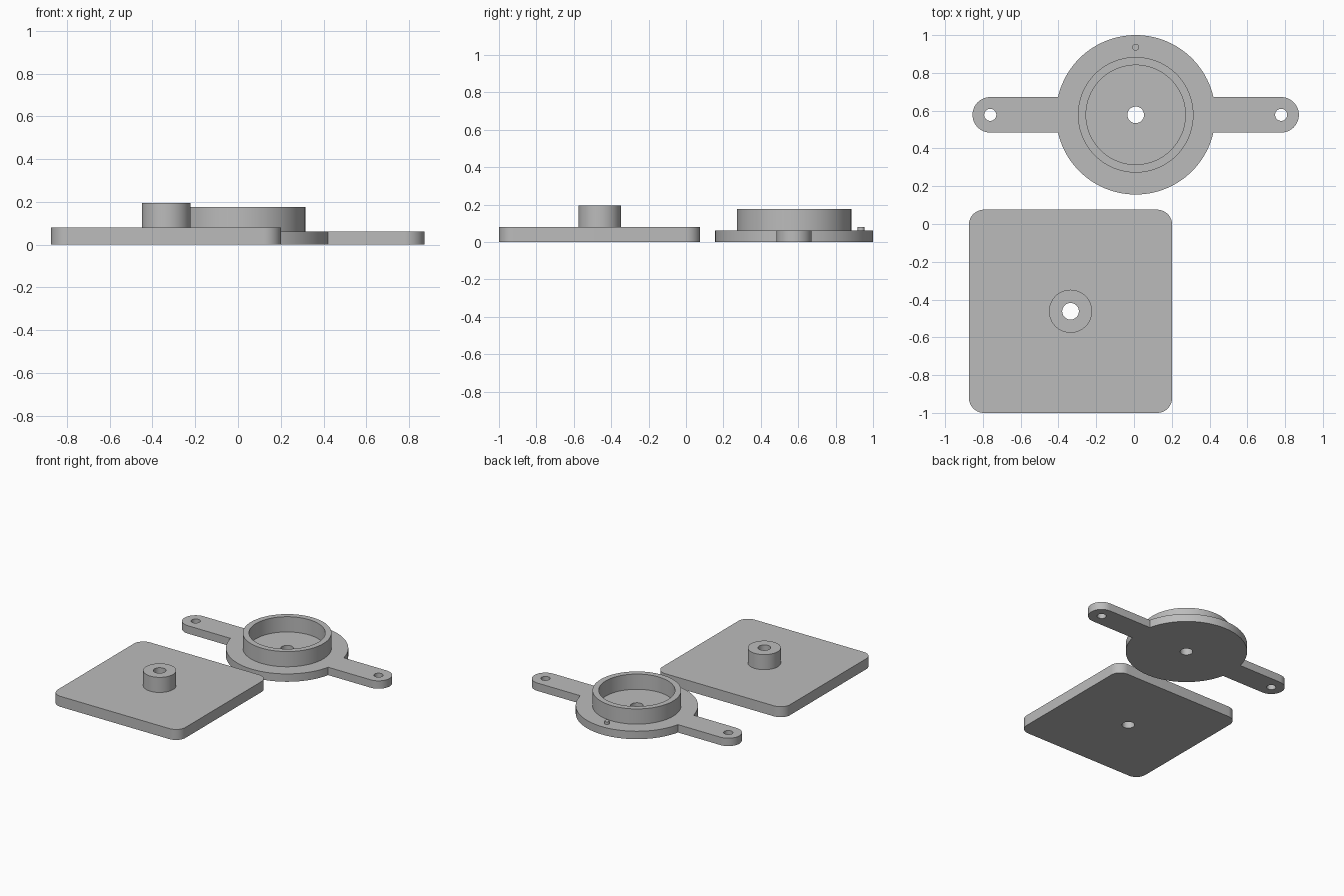
import bpy, bmesh
from math import cos, sin, pi, asin

if "Cube" in bpy.data.objects:
    bpy.data.objects.remove(bpy.data.objects["Cube"])

grey = bpy.data.materials.new("light_grey")
grey.diffuse_color = (0.5, 0.5, 0.5, 1)
grey.use_nodes = True
grey.node_tree.nodes["Principled BSDF"].inputs["Base Color"].default_value = grey.diffuse_color


def arc(cx, cy, r, a0, a1, n):
    """Points along an arc, both ends included."""
    return [(cx + r * cos(a0 + (a1 - a0) * i / n),
             cy + r * sin(a0 + (a1 - a0) * i / n)) for i in range(n + 1)]


def circle(cx, cy, r, n=64):
    return arc(cx, cy, r, 0, 2 * pi, n)[:-1]


def extrude(name, loops, z0, z1):
    """Solid from an outer outline and hole outlines, between two heights."""
    curve = bpy.data.curves.new(name + "_outline", 'CURVE')
    curve.dimensions = '2D'
    curve.fill_mode = 'BOTH'
    curve.extrude = (z1 - z0) / 2
    for pts in loops:
        s = curve.splines.new('POLY')
        s.points.add(len(pts) - 1)
        for p, (x, y) in zip(s.points, pts):
            p.co = (x, y, 0, 1)
        s.use_cyclic_u = True
    tmp = bpy.data.objects.new(name + "_outline", curve)
    bpy.context.collection.objects.link(tmp)
    dg = bpy.context.evaluated_depsgraph_get()
    mesh = bpy.data.meshes.new_from_object(tmp.evaluated_get(dg))
    bpy.data.objects.remove(tmp)
    bm = bmesh.new()
    bm.from_mesh(mesh)
    bmesh.ops.remove_doubles(bm, verts=bm.verts, dist=1e-5)
    bmesh.ops.translate(bm, verts=bm.verts, vec=(0, 0, (z0 + z1) / 2))
    bmesh.ops.recalc_face_normals(bm, faces=bm.faces)
    bm.to_mesh(mesh)
    bm.free()
    mesh.materials.clear()
    mesh.materials.append(grey)
    mesh.name = name
    ob = bpy.data.objects.new(name, mesh)
    bpy.context.collection.objects.link(ob)
    bpy.ops.object.select_all(action='DESELECT')
    ob.select_set(True)
    bpy.context.view_layer.objects.active = ob
    bpy.ops.object.shade_smooth_by_angle(angle=0.5)
    return ob


# Square base plate with rounded corners and a bored boss
px, py, half, rad = -0.336, -0.462, 0.538, 0.08
corner = half - rad
outline = []
for k, (sx, sy) in enumerate([(1, 1), (-1, 1), (-1, -1), (1, -1)]):
    outline += arc(px + sx * corner, py + sy * corner, rad,
                   k * pi / 2, (k + 1) * pi / 2, 12)
bore = circle(px, py, 0.044)
extrude("base_plate", [outline, bore], 0, 0.08)
extrude("boss", [circle(px, py, 0.114), bore], 0.08, 0.195)

# Round flange with two mounting arms
cx, cy, R, w, arm = 0.009, 0.578, 0.422, 0.094, 0.77
a = asin(w / R)
outline = (arc(cx + arm, cy, w, -pi / 2, pi / 2, 24)
           + arc(cx, cy, R, a, pi - a, 48)
           + arc(cx - arm, cy, w, pi / 2, 3 * pi / 2, 24)
           + arc(cx, cy, R, pi + a, 2 * pi - a, 48))
holes = [circle(cx, cy, 0.044)] + [circle(cx + s * arm, cy, 0.032, 40) for s in (-1, 1)]
extrude("flange", [outline] + holes, 0, 0.06)

# Raised ring wall and small locating pin
extrude("ring_wall", [circle(cx, cy, 0.306, 96), circle(cx, cy, 0.263, 96)], 0.06, 0.176)
extrude("locating_pin", [circle(cx, 0.936, 0.018, 32)], 0.06, 0.08)
